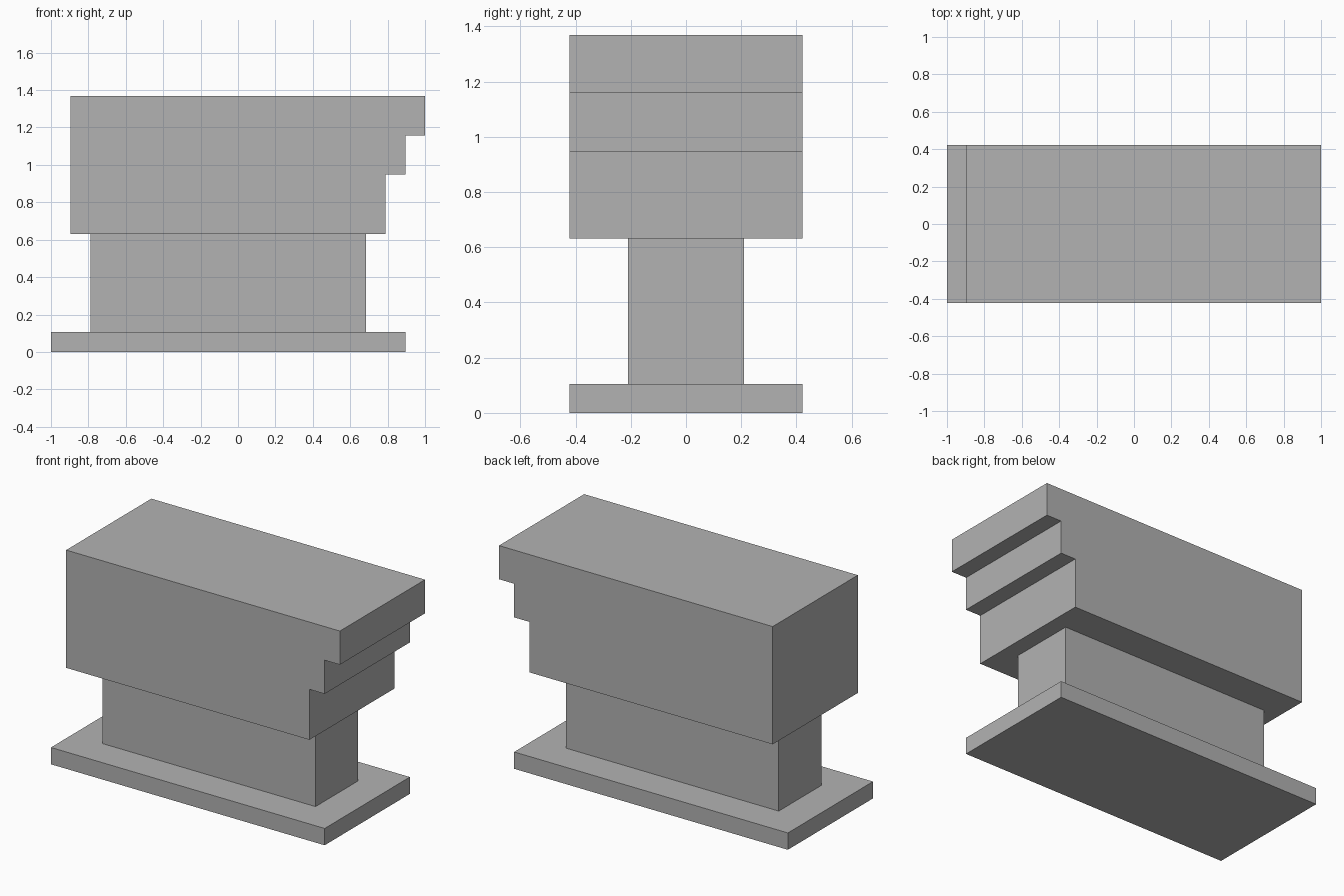
import bpy
import bmesh

cube = bpy.data.objects.get("Cube")
if cube:
    bpy.data.objects.remove(cube, do_unlink=True)

# One plain grey for every part
GREY = (0.448, 0.448, 0.448, 1.0)
grey = bpy.data.materials.new("plain grey")
grey.use_nodes = True
grey.diffuse_color = GREY
grey.node_tree.nodes["Principled BSDF"].inputs["Base Color"].default_value = GREY

U = 2 / 19  # grid module all parts are sized in


def extrude_profile(name, profile, half_depth):
    """Extrude an x-z outline, in modules, evenly about y = 0."""
    bm = bmesh.new()
    verts = [bm.verts.new((x * U, -half_depth * U, z * U)) for x, z in profile]
    face = bm.faces.new(verts)
    grown = bmesh.ops.extrude_face_region(bm, geom=[face])["geom"]
    moved = [v for v in grown if isinstance(v, bmesh.types.BMVert)]
    bmesh.ops.translate(bm, verts=moved, vec=(0, 2 * half_depth * U, 0))
    bmesh.ops.recalc_face_normals(bm, faces=bm.faces)
    mesh = bpy.data.meshes.new(name)
    bm.to_mesh(mesh)
    bm.free()
    mesh.materials.append(grey)
    obj = bpy.data.objects.new(name, mesh)
    bpy.context.collection.objects.link(obj)
    return obj


def block(name, x0, x1, z0, z1, half_depth):
    return extrude_profile(name, [(x0, z0), (x1, z0), (x1, z1), (x0, z1)], half_depth)


# Flat foot plate and narrow pedestal
block("base_plate", -9.5, 8.5, 0, 1, 4)
block("pedestal", -7.5, 6.5, 1, 6, 2)

# Wide upper body, stepping outward on its left end
steps = [(7.5, 6, 9), (8.5, 9, 11), (9.5, 11, 13)]
outline = [(-8.5, 6)]
for x, low, high in steps:
    outline += [(x, low), (x, high)]
outline.append((-8.5, 13))
extrude_profile("stepped_body", outline, 4)
